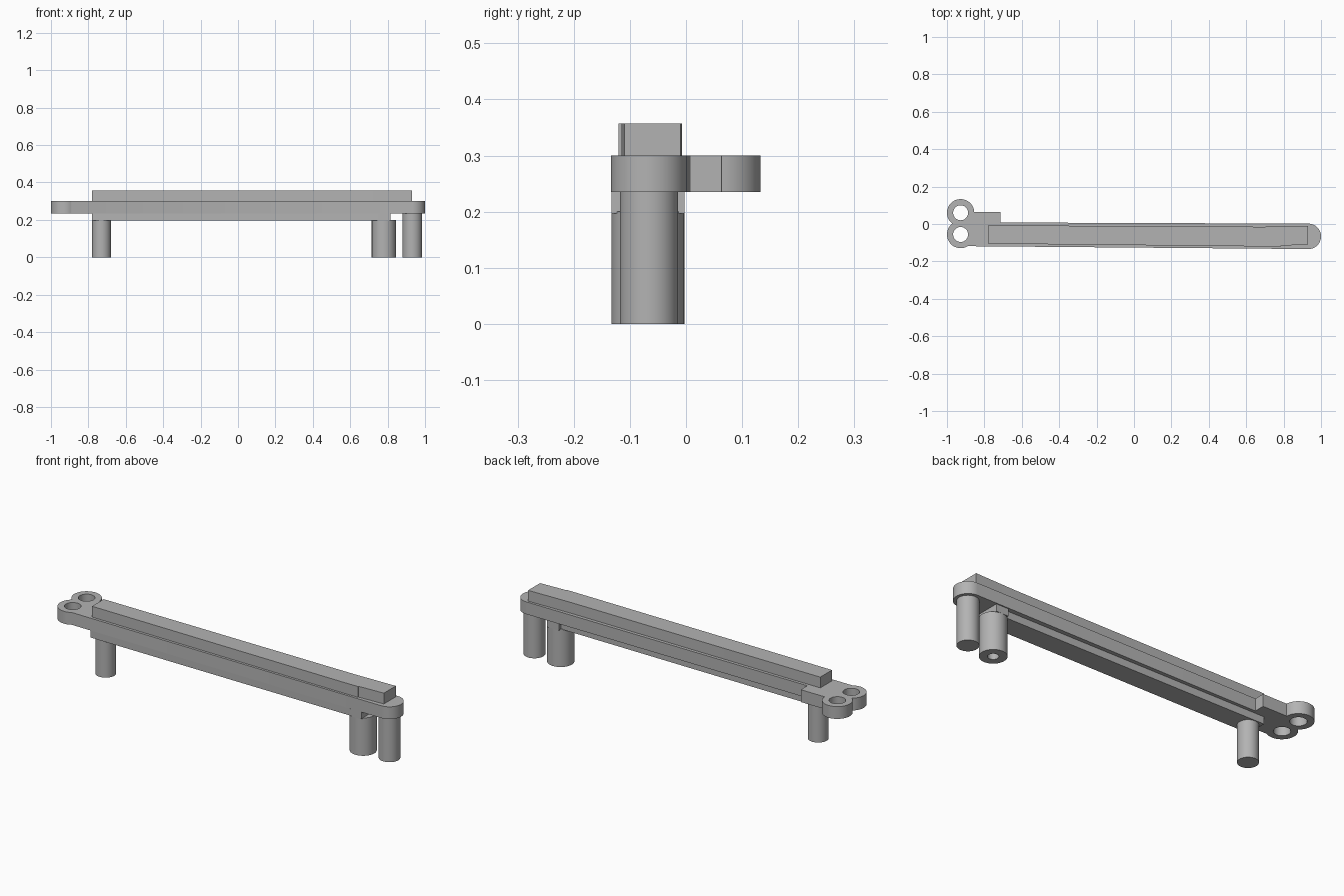
import bpy
import bmesh
from math import cos, sin, radians

cube = bpy.data.objects.get("Cube")
if cube:
    bpy.data.objects.remove(cube, do_unlink=True)

grey = bpy.data.materials.new("plain grey")
grey.use_nodes = True
COLOUR = (0.45, 0.45, 0.45, 1)
grey.diffuse_color = COLOUR
grey.node_tree.nodes["Principled BSDF"].inputs["Base Color"].default_value = COLOUR


def arc(cx, cy, r, start, end, n=32):
    """Points along an arc, angles in degrees."""
    angles = [radians(start + (end - start) * i / n) for i in range(n + 1)]
    return [(cx + r * cos(a), cy + r * sin(a)) for a in angles]


def circle(cx, cy, r):
    return arc(cx, cy, r, 0, 360, 48)[:-1]


def box(x0, x1, y0, y1):
    return [(x0, y0), (x1, y0), (x1, y1), (x0, y1)]


def prism(name, z0, z1, *loops):
    """Extrude an outline, with any further loops as holes."""
    curve = bpy.data.curves.new(name, "CURVE")
    curve.dimensions = "2D"
    curve.fill_mode = "BOTH"
    curve.extrude = (z1 - z0) / 2
    for loop in loops:
        spline = curve.splines.new("POLY")
        spline.points.add(len(loop) - 1)
        for point, (x, y) in zip(spline.points, loop):
            point.co = (x, y, 0, 1)
        spline.use_cyclic_u = True
    obj = bpy.data.objects.new(name, curve)
    bpy.context.collection.objects.link(obj)
    obj.location.z = (z0 + z1) / 2
    bpy.ops.object.select_all(action="DESELECT")
    obj.select_set(True)
    bpy.context.view_layer.objects.active = obj
    bpy.ops.object.convert(target="MESH")
    obj = bpy.context.object
    bm = bmesh.new()
    bm.from_mesh(obj.data)
    bmesh.ops.remove_doubles(bm, verts=bm.verts, dist=0.0001)
    bmesh.ops.recalc_face_normals(bm, faces=bm.faces)
    bm.to_mesh(obj.data)
    bm.free()
    obj.data.materials.clear()
    obj.data.materials.append(grey)
    bpy.ops.object.shade_smooth_by_angle(angle=radians(30))
    return obj


# Main plate: rounded tip, square shoulder, two joined eyelets
RING_X, BACK_Y, FRONT_Y, RING_R = -0.927, 0.06, -0.056, 0.073
outline = arc(0.932, -0.066, 0.068, -90, 90)
outline += [(-0.715, 0.008), (-0.715, 0.063)]
outline += arc(RING_X, BACK_Y, RING_R, 3, 232, 40)
outline += arc(RING_X, FRONT_Y, RING_R, 129, 301, 32)
prism("main_plate", 0.235, 0.3, outline,
      circle(RING_X, BACK_Y, 0.04), circle(RING_X, FRONT_Y, 0.04))

# Raised bar on top, with a slight step near the tip
prism("top_bar", 0.3, 0.357,
      [(-0.78, -0.105), (0.69, -0.12), (0.785, -0.12), (0.785, -0.116),
       (0.93, -0.11), (0.93, -0.01), (0.69, -0.015), (-0.78, -0.007)])

# Rib under the plate and the block that carries the hollow post
prism("lower_rib", 0.197, 0.235,
      [(-0.78, -0.118), (0.78, -0.13), (0.78, -0.022), (-0.78, -0.008)])
prism("post_block", 0.197, 0.235, box(0.745, 0.815, -0.133, -0.003))

# Posts
prism("end_post", 0, 0.235, circle(-0.73, -0.062, 0.05))
prism("tip_post", 0, 0.235, circle(0.932, -0.066, 0.052))
prism("hollow_post", 0, 0.2, circle(0.78, -0.068, 0.065), circle(0.78, -0.068, 0.026))
